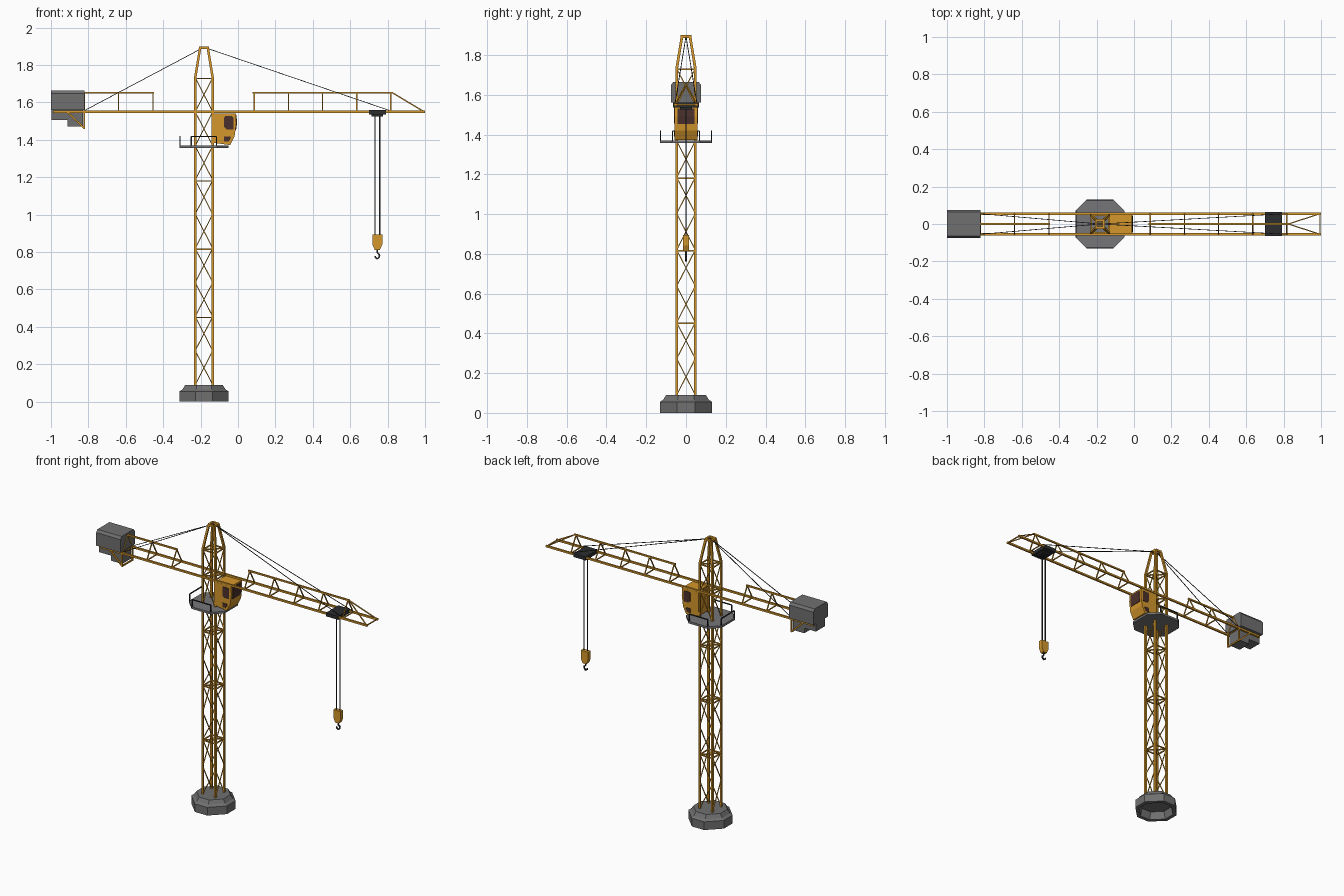
import bpy, bmesh
from mathutils import Vector

cube = bpy.data.objects.get("Cube")
if cube:
    bpy.data.objects.remove(cube, do_unlink=True)


def material(name, rgb):
    m = bpy.data.materials.new(name)
    m.use_nodes = True
    m.diffuse_color = (*rgb, 1)
    bsdf = next(n for n in m.node_tree.nodes if n.type == 'BSDF_PRINCIPLED')
    bsdf.inputs["Base Color"].default_value = (*rgb, 1)
    return m


YELLOW = material("crane yellow", (0.66, 0.31, 0.025))
GREY = material("concrete grey", (0.16, 0.16, 0.16))
STEEL = material("platform steel", (0.18, 0.18, 0.19))
BLACK = material("dark metal", (0.025, 0.026, 0.028))
GLASS = material("dark glass", (0.07, 0.03, 0.025))


def finish(name, bm, mat):
    bmesh.ops.recalc_face_normals(bm, faces=bm.faces)
    me = bpy.data.meshes.new(name)
    bm.to_mesh(me)
    bm.free()
    me.materials.append(mat)
    ob = bpy.data.objects.new(name, me)
    bpy.context.collection.objects.link(ob)


def loft(bm, rings):
    """Skin equal-length rings of points and cap both ends."""
    vs = [[bm.verts.new(p) for p in r] for r in rings]
    n = len(vs[0])
    for a, b in zip(vs, vs[1:]):
        for i in range(n):
            bm.faces.new((a[i], a[(i + 1) % n], b[(i + 1) % n], b[i]))
    bm.faces.new(vs[0][::-1])
    bm.faces.new(vs[-1])


def bars(name, segments, width, mat):
    """Square bars between pairs of points, as one object."""
    bm = bmesh.new()
    for a, b in segments:
        a, b = Vector(a), Vector(b)
        d = (b - a).normalized()
        up = Vector((0, 0, 1)) if abs(d.z) < 0.9 else Vector((0, 1, 0))
        s = d.cross(up).normalized() * width / 2
        t = s.cross(d).normalized() * width / 2
        loft(bm, [[p + s + t, p - s + t, p - s - t, p + s - t] for p in (a, b)])
    finish(name, bm, mat)


def box(name, x, y, z, mat):
    bm = bmesh.new()
    loft(bm, [[(x[0], y[0], h), (x[1], y[0], h), (x[1], y[1], h), (x[0], y[1], h)] for h in z])
    finish(name, bm, mat)


def prism_y(name, profile, y0, y1, mat):
    bm = bmesh.new()
    loft(bm, [[(x, y, z) for x, z in profile] for y in (y0, y1)])
    finish(name, bm, mat)


MX = -0.182      # mast axis
R = 0.047        # mast half width
DECK = 1.365


def octagon(r, e, z):
    pts = [(r, -e), (r, e), (e, r), (-e, r), (-r, e), (-r, -e), (-e, -r), (e, -r)]
    return [(MX + x, y, z) for x, y in pts]


# Footing, hollow underneath
bm = bmesh.new()
loft(bm, [octagon(.095, .035, .05), octagon(.108, .038, 0), octagon(.132, .046, 0),
          octagon(.132, .046, .055), octagon(.115, .042, .066), octagon(.1, .038, .09)])
finish("footing", bm, GREY)

# Mast legs, tapering to the peak
corners = [(-1, -1), (1, -1), (1, 1), (-1, 1)]


def corner(i, z, r=R):
    cx, cy = corners[i % 4]
    return (MX + cx * r, cy * r, z)


legs = []
for i in range(4):
    legs += [(corner(i, .08), corner(i, 1.735)),
             (corner(i, 1.73), corner(i, 1.895, .02))]
bars("mast_legs", legs, .013, YELLOW)
bars("mast_cap", [(corner(i, 1.893, .021), corner(i + 1, 1.893, .021)) for i in range(4)],
     .013, YELLOW)

# Mast lattice: zigzag per side, opposite sides mirrored
STEP = .1825
lattice, rings = [], []
for i in range(4):
    for k in range(9):
        a, b = (i, i + 1) if k % 2 == 0 else (i + 1, i)
        z = .09 + k * STEP
        lattice.append((corner(a, z), corner(b, z + STEP)))
    for z in (.45, .815, 1.18, 1.55, 1.728):
        rings.append((corner(i, z), corner(i + 1, z)))
        if i < 2:
            rings.append((corner(i, z), corner(i + 2, z)))
bars("mast_diagonals", lattice, .005, YELLOW)
bars("mast_rings", rings, .007, YELLOW)

# Service platform with rails on three sides
bm = bmesh.new()
loft(bm, [octagon(.132, .07, DECK - .008), octagon(.132, .07, DECK + .006)])
finish("platform", bm, STEEL)
low, top = octagon(.128, .068, DECK), octagon(.128, .068, 1.418)
rail = [(low[i], top[i]) for i in range(2, 8)]
rail += [(top[i], top[i + 1]) for i in (2, 4, 6)]
bars("platform_rails", rail, .006, BLACK)

# Operator cab and windows
prism_y("cab", [(-.132, 1.542), (-.012, 1.542), (-.009, 1.49), (-.018, 1.42),
                (-.042, 1.372), (-.136, 1.385)], -.058, .058, YELLOW)
prism_y("cab_front_window", [(-.008, 1.532), (-.005, 1.49), (-.01, 1.452),
                             (-.017, 1.452), (-.014, 1.49), (-.014, 1.532)], -.043, .043, GLASS)
for side, s in (("right", -1), ("left", 1)):
    prism_y("cab_upper_window_" + side,
            [(-.068, 1.527), (-.032, 1.527), (-.025, 1.518), (-.025, 1.455),
             (-.06, 1.455), (-.074, 1.468), (-.074, 1.519)], s * .056, s * .061, GLASS)
    prism_y("cab_lower_window_" + side,
            [(-.074, 1.418), (-.042, 1.418), (-.038, 1.41), (-.05, 1.39), (-.074, 1.39)],
            s * .056, s * .061, GLASS)

# Jib and counter-jib: two lower chords, one ridge chord, A-frames
W, LOW, HIGH = .055, 1.55, 1.652
chords = [((-.99, s * W, LOW), (1, s * W, LOW)) for s in (-1, 1)]
bars("jib_lower_chords", chords, .012, YELLOW)
bars("jib_ridge_chords", [((-.83, 0, HIGH), (-.448, 0, HIGH)),
                          ((.078, 0, HIGH), (.83, 0, HIGH))], .01, YELLOW)
frames = [((.995, -W, LOW), (.995, W, LOW))]
for x in (-.82, -.638, -.455, .087, .27, .452, .635, .817):
    frames.append(((x, -W, LOW), (x, W, LOW)))
    frames += [((x, s * W, LOW), (x, 0, HIGH)) for s in (-1, 1)]
frames += [((.825, 0, HIGH), (.995, s * W, LOW)) for s in (-1, 1)]
bars("jib_frames", frames, .006, YELLOW)

# Counterweight with chamfered top, hanging blocks and yellow hanger
bm = bmesh.new()
section = [(-.076, 1.56), (.076, 1.56), (.076, 1.648), (.064, 1.665),
           (-.064, 1.665), (-.076, 1.648)]
loft(bm, [[(x, y, z) for y, z in section] for x in (-1, -.82)])
finish("counterweight", bm, GREY)
box("counterweight_rear_block", (-.998, -.91), (-.047, .047), (1.506, 1.562), GREY)
box("counterweight_front_block", (-.912, -.828), (-.047, .047), (1.472, 1.562), GREY)
hanger = [((-.822, -W, 1.463), (-.822, W, 1.463))]
for s in (-1, 1):
    hanger += [((-.822, s * W, LOW), (-.822, s * W, 1.46)),
               ((-.915, s * W, LOW), (-.822, s * W, 1.463))]
bars("counterweight_hanger", hanger, .009, YELLOW)

# Stay cables
bars("stay_cables", [((MX, 0, 1.895), (x, s * W, 1.557)) for x in (-.82, .81) for s in (-1, 1)],
     .0035, BLACK)

# Trolley, hoist ropes, hook block and hook
TX = .745
box("trolley", (TX - .045, TX + .045), (-.065, .065), (1.536, 1.56), BLACK)
box("trolley_sheave_box", (TX - .03, TX + .03), (-.03, .03), (1.525, 1.538), BLACK)
bars("hoist_ropes", [((TX + d, 0, 1.53), (TX + d, 0, .885)) for d in (-.013, .013)],
     .006, BLACK)
block = [(-.027, .895), (.027, .895), (.027, .842), (.014, .812), (-.014, .812), (-.027, .842)]
prism_y("hook_block", [(TX + x, z) for x, z in block], -.014, .014, YELLOW)
path = [(0, .82), (0, .796), (.012, .786), (.01, .772), (0, .764), (-.012, .772), (-.012, .78)]
path = [(TX + x, 0, z) for x, z in path]
bars("hook", list(zip(path, path[1:])), .008, BLACK)
